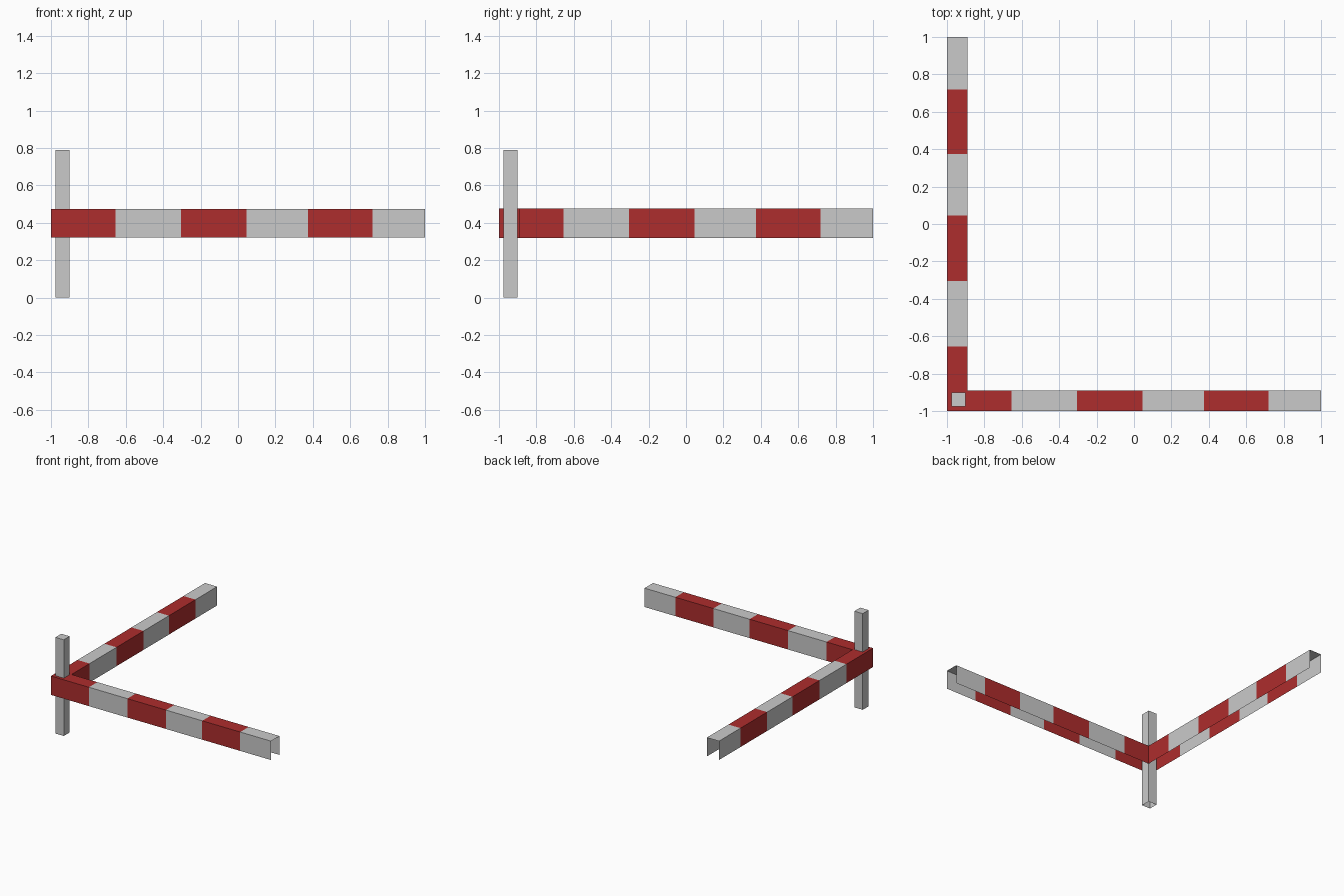
import bpy
import bmesh

if "Cube" in bpy.data.objects:
    bpy.data.objects.remove(bpy.data.objects["Cube"])


def material(name, rgb):
    m = bpy.data.materials.new(name)
    m.diffuse_color = (*rgb, 1)
    m.use_nodes = True
    m.node_tree.nodes["Principled BSDF"].inputs["Base Color"].default_value = m.diffuse_color
    return m


white = material("pale_grey", (0.59, 0.59, 0.59))
red = material("signal_red", (0.42, 0.026, 0.026))

OUT, INN = -1.0, -0.89      # outer and inner wall of the rail channel
LOW, TOP = 0.32, 0.475      # rail height range
STOPS = [None, -0.655, -0.305, 0.045, 0.375, 0.72, 1.0]  # None = mitred corner


def finish(bm, name, mats):
    mesh = bpy.data.meshes.new(name)
    bm.to_mesh(mesh)
    bm.free()
    for m in mats:
        mesh.materials.append(m)
    ob = bpy.data.objects.new(name, mesh)
    bpy.context.collection.objects.link(ob)
    return ob


def rail(name, swap):
    """Striped sheet channel, open below and at its end; swap runs it along y."""
    bm = bmesh.new()
    profile = [(OUT, LOW), (OUT, TOP), (INN, TOP), (INN, LOW)]
    rows = []
    for s in STOPS:
        row = []
        for across, z in profile:
            along = across if s is None else s
            xy = (across, along) if swap else (along, across)
            row.append(bm.verts.new((*xy, z)))
        rows.append(row)
    for i, (a, b) in enumerate(zip(rows, rows[1:])):
        for k in range(3):
            f = bm.faces.new((a[k], b[k], b[k + 1], a[k + 1]))
            f.material_index = i % 2      # alternate red and pale stripes
            if swap:
                f.normal_flip()
    return finish(bm, name, [red, white])


rail("front_rail", False)
rail("side_rail", True)

# Square hollow post standing in the corner, capped on top and open below
bm = bmesh.new()
bmesh.ops.create_cube(bm, size=1)
for v in bm.verts:
    v.co.x = v.co.x * 0.076 - 0.938
    v.co.y = v.co.y * 0.076 - 0.938
    v.co.z = (v.co.z + 0.5) * 0.79
bm.normal_update()
bmesh.ops.delete(bm, geom=[f for f in bm.faces if f.normal.z < -0.5],
                 context='FACES_ONLY')
finish(bm, "corner_post", [white])
